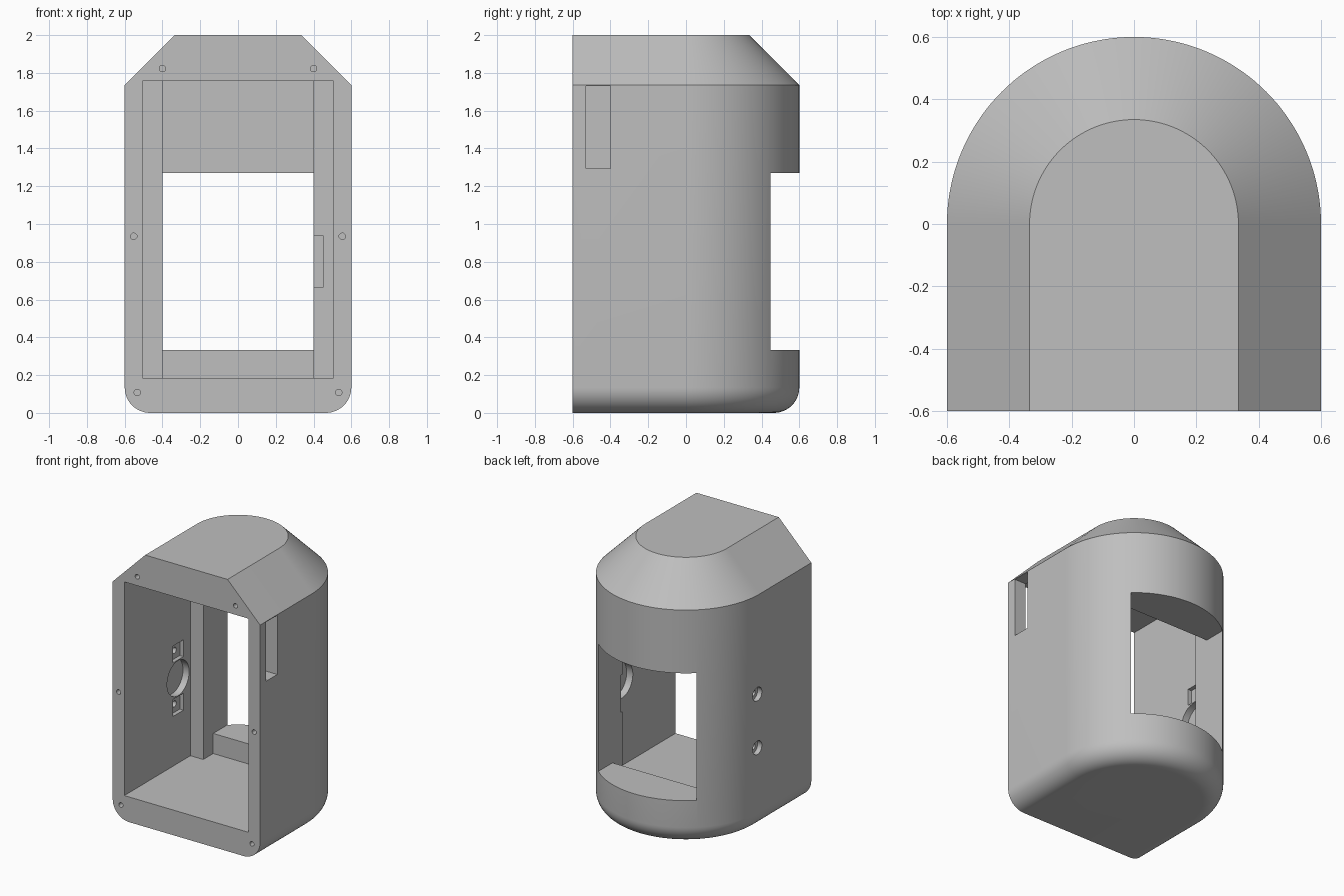
import bpy, bmesh, math
from mathutils import Matrix

cube = bpy.data.objects.get("Cube")
if cube:
    bpy.data.objects.remove(cube, do_unlink=True)

grey = bpy.data.materials.new("plain_grey")
grey.use_nodes = True
colour = (0.52, 0.52, 0.52, 1)
grey.diffuse_color = colour
grey.node_tree.nodes["Principled BSDF"].inputs["Base Color"].default_value = colour


def finish(bm, name):
    bmesh.ops.recalc_face_normals(bm, faces=bm.faces)
    mesh = bpy.data.meshes.new(name)
    bm.to_mesh(mesh)
    bm.free()
    mesh.materials.append(grey)
    obj = bpy.data.objects.new(name, mesh)
    bpy.context.collection.objects.link(obj)
    return obj


def loft(name, rings):
    """Skin a stack of closed rings and cap both ends."""
    bm = bmesh.new()
    loops = [[bm.verts.new(p) for p in ring] for ring in rings]
    n = len(loops[0])
    for low, high in zip(loops, loops[1:]):
        for i in range(n):
            j = (i + 1) % n
            bm.faces.new((low[i], low[j], high[j], high[i]))
    bm.faces.new(loops[0])
    bm.faces.new(loops[-1])
    return finish(bm, name)


def prism(name, plan, z0, z1):
    return loft(name, [[(x, y, z) for x, y in plan] for z in (z0, z1)])


def box(name, x0, x1, y0, y1, z0, z1):
    return prism(name, [(x0, y0), (x1, y0), (x1, y1), (x0, y1)], z0, z1)


def rod(name, axis, start, end, a, z, radius, sides=32):
    """Cylinder along x or y; a is its place on the other level axis."""
    bm = bmesh.new()
    mid = (start + end) / 2
    if axis == "X":
        place = Matrix.Translation((mid, a, z)) @ Matrix.Rotation(math.pi / 2, 4, "Y")
    else:
        place = Matrix.Translation((a, mid, z)) @ Matrix.Rotation(math.pi / 2, 4, "X")
    bmesh.ops.create_cone(bm, cap_ends=True, segments=sides, radius1=radius,
                          radius2=radius, depth=end - start, matrix=place)
    return finish(bm, name)


HALF, CHAMFER, FILLET = 0.6, 0.265, 0.135


def outline(inset, z, steps=72):
    """Arch plan: straight sides, round back, flat front."""
    r = HALF - inset
    arc = [(r * math.cos(math.pi * i / steps), r * math.sin(math.pi * i / steps), z)
           for i in range(steps + 1)]
    return [(r, -HALF, z)] + arc + [(-r, -HALF, z)]


# Housing: rounded bottom edge, straight wall, chamfered top
rings = []
for i in range(13):
    t = math.pi / 2 * i / 12
    rings.append(outline(FILLET * (1 - math.sin(t)), FILLET * (1 - math.cos(t))))
rings += [outline(0, 2 - CHAMFER), outline(CHAMFER, 2)]
housing = loft("housing", rings)

# Main cavity, narrowing between two rear pillars
WIDE, NARROW, PILLAR, BACK = 0.505, 0.4, 0.168, 0.283
half_plan = [(WIDE, -0.7), (WIDE, PILLAR), (NARROW, PILLAR), (NARROW, BACK)]
plan = half_plan + [(-x, y) for x, y in reversed(half_plan)]
cutters = [
    prism("cavity", plan, 0.185, 1.757),
    box("rear_window", -NARROW, NARROW, 0.2, 0.7, 0.333, 1.27),
    box("side_slot", 0.45, 0.7, -0.53, -0.4, 1.295, 1.73),
    box("pillar_notch", 0.38, 0.45, 0.1, 0.185, 0.665, 0.94),
]

# Round seats in both inner side walls
AXIS_Y, AXIS_Z = 0.025, 0.81
cutters.append(rod("left_seat", "X", 0.45, 0.555, AXIS_Y, AXIS_Z, 0.128, 64))
cutters.append(rod("right_seat", "X", -0.555, -0.45, AXIS_Y, AXIS_Z, 0.128, 64))

# Bolt holes in the right wall with square nut pockets inside
for side in (-1, 1):
    z = AXIS_Z + side * 0.197
    cutters.append(box("nut_pocket", -0.535, -0.45, AXIS_Y - 0.062, AXIS_Y + 0.062,
                       z - 0.062, z + 0.062))
    cutters.append(rod("bolt_head", "X", -0.7, -0.565, AXIS_Y, z, 0.05))
    cutters.append(rod("bolt_shank", "X", -0.7, -0.5, AXIS_Y, z, 0.022))

# Screw holes in the front rim
for side in (-1, 1):
    for x, z in ((0.4, 1.823), (0.552, 0.935), (0.533, 0.108)):
        cutters.append(rod("rim_screw", "Y", -0.7, -0.48, side * x, z, 0.017, 24))

# Carve the housing
bpy.ops.object.select_all(action="DESELECT")
bpy.context.view_layer.objects.active = housing
housing.select_set(True)
for cutter in cutters:
    cutter.hide_render = True
    mod = housing.modifiers.new("cut", "BOOLEAN")
    mod.operation = "DIFFERENCE"
    mod.solver = "EXACT"
    mod.object = cutter
    bpy.ops.object.modifier_apply(modifier=mod.name)
    bpy.data.objects.remove(cutter, do_unlink=True)

bpy.ops.object.shade_smooth_by_angle(angle=math.radians(25))
